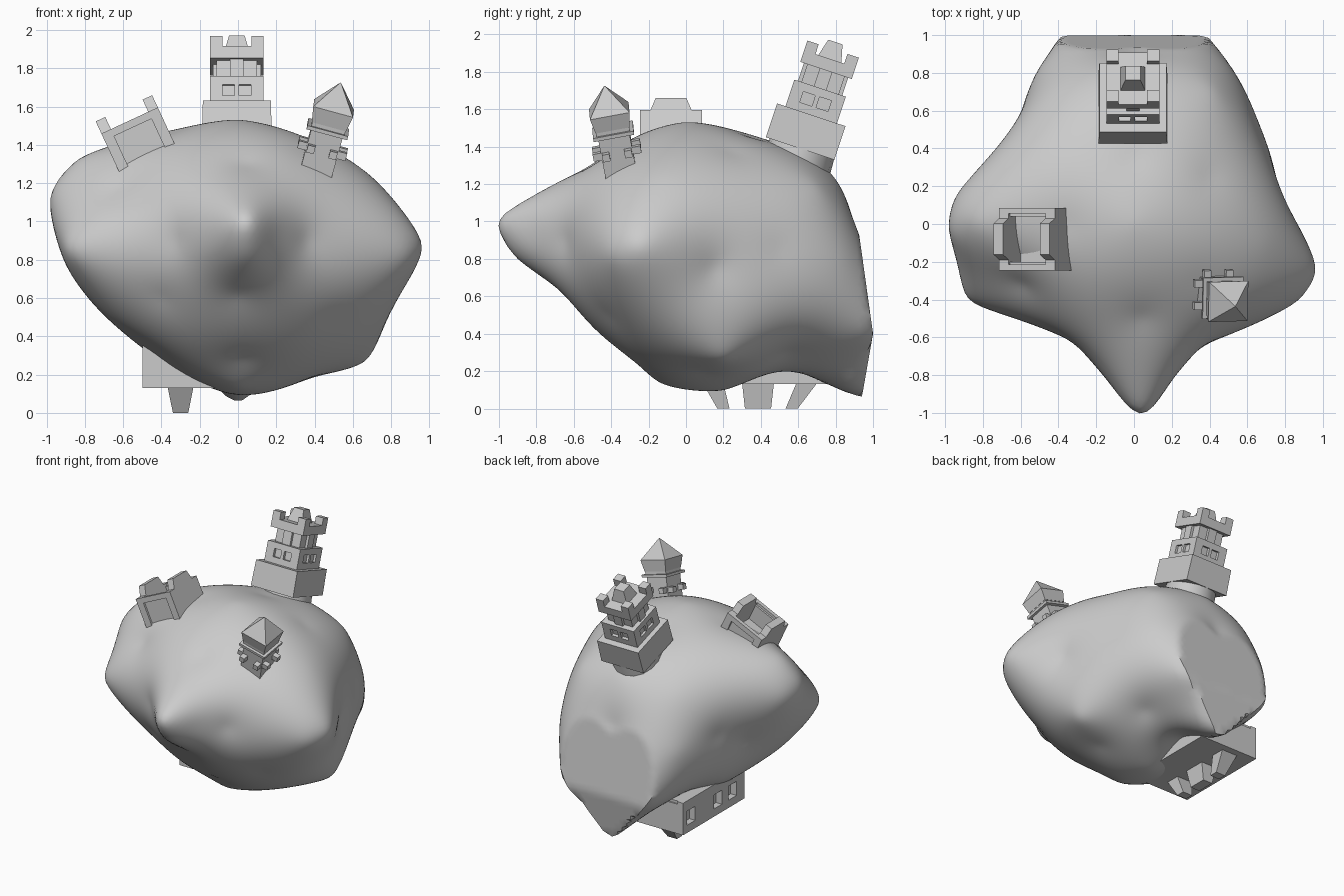
import bpy, bmesh
from mathutils import Vector, Matrix

if "Cube" in bpy.data.objects:
    bpy.data.objects.remove(bpy.data.objects["Cube"])


def finish(name, bm, smooth=False):
    bmesh.ops.recalc_face_normals(bm, faces=bm.faces)
    me = bpy.data.meshes.new(name)
    bm.to_mesh(me)
    bm.free()
    ob = bpy.data.objects.new(name, me)
    bpy.context.collection.objects.link(ob)
    if smooth:
        bpy.ops.object.select_all(action='DESELECT')
        ob.select_set(True)
        bpy.context.view_layer.objects.active = ob
        bpy.ops.object.shade_smooth_by_angle(angle=.6)
    return ob


def block(bm, cx, cy, z0, z1, wx, wy, tx=None, ty=None, dx=0, dy=0):
    """Box or frustum: bottom wx*wy, top tx*ty, top shifted by dx, dy."""
    tx = wx if tx is None else tx
    ty = wy if ty is None else ty
    corners = [(-.5, -.5), (.5, -.5), (.5, .5), (-.5, .5)]
    lo = [bm.verts.new((cx + a * wx, cy + b * wy, z0)) for a, b in corners]
    hi = [bm.verts.new((cx + dx + a * tx, cy + dy + b * ty, z1)) for a, b in corners]
    bm.faces.new(lo[::-1])
    bm.faces.new(hi)
    for i in range(4):
        j = (i + 1) % 4
        bm.faces.new((lo[i], lo[j], hi[j], hi[i]))


def place(ob, origin, up):
    """Stand a part on the rock, its z axis along 'up'."""
    rot = Vector((0, 0, 1)).rotation_difference(Vector(up).normalized())
    ob.matrix_world = Matrix.Translation(origin) @ rot.to_matrix().to_4x4()


def solve(a, b):
    """Gaussian elimination with pivoting."""
    n = len(b)
    m = [row[:] + [v] for row, v in zip(a, b)]
    for i in range(n):
        p = max(range(i, n), key=lambda r: abs(m[r][i]))
        m[i], m[p] = m[p], m[i]
        for r in range(i + 1, n):
            f = m[r][i] / m[i][i]
            for c in range(i, n + 1):
                m[r][c] -= f * m[i][c]
    x = [0] * n
    for i in reversed(range(n)):
        x[i] = (m[i][n] - sum(m[i][c] * x[c] for c in range(i + 1, n))) / m[i][i]
    return x


# Rock: a sphere pulled through its main peaks and hollows
PEAKS = [
    (.04, -1, 1), (.04, -.91, .81), (.2, -.83, .93), (-.14, -.83, .93),
    (.04, -.5, 1.3), (.96, -.24, .87), (.87, -.4, .82), (-.87, -.4, .85),
    (-.93, -.2, .87), (-.97, -.03, 1.15), (-.94, .15, 1.08), (0, 0, 1.53),
    (0, .35, 1.45), (0, .78, 1.25), (-.36, 0, 1.46), (-.82, 0, 1.33),
    (.36, -.3, 1.36), (.69, -.1, 1.24), (.4, .25, 1.37), (.42, .7, 1.18),
    (-.42, .7, 1.18), (-.6, -.32, 1.18), (0, .92, .9), (.37, .99, .42),
    (-.37, .99, .42), (0, .94, .06), (.19, .95, .23), (-.19, .95, .23),
    (.5, .83, .8), (-.5, .82, .8), (.66, .5, .85), (-.63, .5, .85),
    (.77, .15, .75), (-.7, .3, .75), (.66, .2, .27), (.4, .1, .19),
    (0, .2, .1), (0, -.14, .14), (0, .57, .21), (.02, -.3, .28),
    (0, -.65, .62), (-.45, -.05, .33), (-.66, -.2, .5), (-.55, .35, .42),
    (.5, -.42, .5), (-.4, -.48, .6), (.36, -.65, .9), (-.32, -.63, .9),
    (.35, .55, .3), (-.3, .5, .32),
]
centre = Vector((0, .05, .8))
offs = [Vector(p) - centre for p in PEAKS]
dirs = [o.normalized() for o in offs]
inv = [1 / o.length for o in offs]
mean = sum(inv) / len(inv)


def kernel(a, b):
    return ((a - b).length_squared + .004) ** .5


weights = solve([[kernel(a, b) for b in dirs] for a in dirs], [v - mean for v in inv])
bm = bmesh.new()
bmesh.ops.create_icosphere(bm, subdivisions=6, radius=1)
# flat slabs cutting the back: (normal, point on plane)
PLANES = [(Vector((0, 1, .14)), Vector((0, 1, .4))), (Vector((0, 1, -.176)), Vector((0, 1, .4))),
          (Vector((0, .35, -1)), Vector((0, .94, .065)))]
for v in bm.verts:
    d = v.co.normalized()
    k = mean + sum(w * kernel(d, c) for w, c in zip(weights, dirs))
    r = 1 / min(max(k, .8), 1.9)
    for n, p in PLANES:
        if d.dot(n) > 1e-6:
            r = min(r, (p - centre).dot(n) / d.dot(n))
    v.co = centre + d * r
finish("rock", bm, True)

# Leaning keep at the back: round base, then stacked stages
LEAN, KEEP = (0, .315, .949), (-.006, .61, 1.39)
bm = bmesh.new()
bmesh.ops.create_cone(bm, cap_ends=True, segments=16, radius1=.2, radius2=.18, depth=.3,
                      matrix=Matrix.Translation((0, .01, -.14)))
base = finish("keep_base", bm, True)
place(base, KEEP, LEAN)

bm = bmesh.new()
block(bm, 0, 0, 0, .19, .365, .385, .355, .385)
block(bm, 0, 0, .19, .34, .245, .245)
for z0, z1 in ((.19, .235), (.295, .34)):
    block(bm, 0, 0, z0, z1, .28, .29)
block(bm, 0, 0, .235, .295, .024, .29)
block(bm, 0, 0, .235, .295, .28, .024)
for sx in (-1, 1):
    for sy in (-1, 1):
        block(bm, sx * .107, sy * .112, .235, .295, .066, .066)
keep = finish("keep_walls", bm)
place(keep, KEEP, LEAN)

bm = bmesh.new()
block(bm, 0, 0, .34, .45, .21, .21)
block(bm, 0, 0, .34, .45, .07, .25)
block(bm, 0, 0, .34, .45, .25, .07)
block(bm, 0, 0, .44, .505, .28, .29)
block(bm, 0, 0, .505, .6, .13, .13, .08, .08)
for sx in (-1, 1):
    for sy in (-1, 1):
        block(bm, sx * .108, sy * .113, .505, .56, .064, .064)
crown = finish("keep_crown", bm)
place(crown, KEEP, LEAN)

# Gatehouse on the left: open box with side battlements
bm = bmesh.new()
for s in (-1, 1):
    block(bm, s * .135, 0, .02, .3, .055, .33)
    block(bm, s * .135, 0, .3, .37, .055, .22, .055, .165)
    block(bm, 0, s * .135, .02, .28, .22, .03)
    block(bm, 0, s * .15, .26, .3, .22, .03)
    for t in (-1, 1):
        block(bm, s * .135, t * .14, -.05, .02, .05, .05)
block(bm, 0, 0, .02, .15, .25, .27)
gate = finish("gatehouse", bm)
place(gate, (-.44, -.08, 1.255), (-.42, 0, .905))

# Spired turret on the right
bm = bmesh.new()
block(bm, 0, 0, -.06, .24, .17, .17)
block(bm, 0, 0, .235, .255, .22, .22)
block(bm, 0, 0, .255, .275, .18, .18)
block(bm, 0, 0, .275, .36, .185, .185, .215, .215)
block(bm, 0, 0, .36, .5, .215, .215, .004, .004)
for s in (-1, 1):
    for t in (-1, 1):
        block(bm, s * .1, t * .06, .12, .16, .06, .04)
        block(bm, t * .06, s * .1, .12, .16, .04, .06)
turret = finish("spired_turret", bm)
place(turret, (.405, -.345, 1.25), (.13, -.09, .47))

# Hall hanging below, with three windows on the left side
bm = bmesh.new()
block(bm, -.225, .37, .131, .38, .45, .739)
block(bm, -.475, .37, .13, .19, .05, .76)
block(bm, -.475, .37, .3, .38, .05, .76)
block(bm, -.25, .37, .13, .15, .5, .76)
block(bm, -.25, .74, .13, .36, .5, .02)
block(bm, -.25, 0, .13, .36, .5, .02)
for y0, y1 in ((-.01, .09), (.19, .27), (.37, .6), (.7, .75)):
    block(bm, -.475, (y0 + y1) / 2, .19, .3, .05, y1 - y0)
finish("hanging_hall", bm)

# Tapered feet under the hall
bm = bmesh.new()
for y, w, top, shift in ((.2, .065, .11, -.055), (.385, .14, .17, 0), (.565, .065, .11, .08)):
    block(bm, -.3, y, 0, .135, .08, w, .135, top, 0, shift)
finish("feet", bm)
